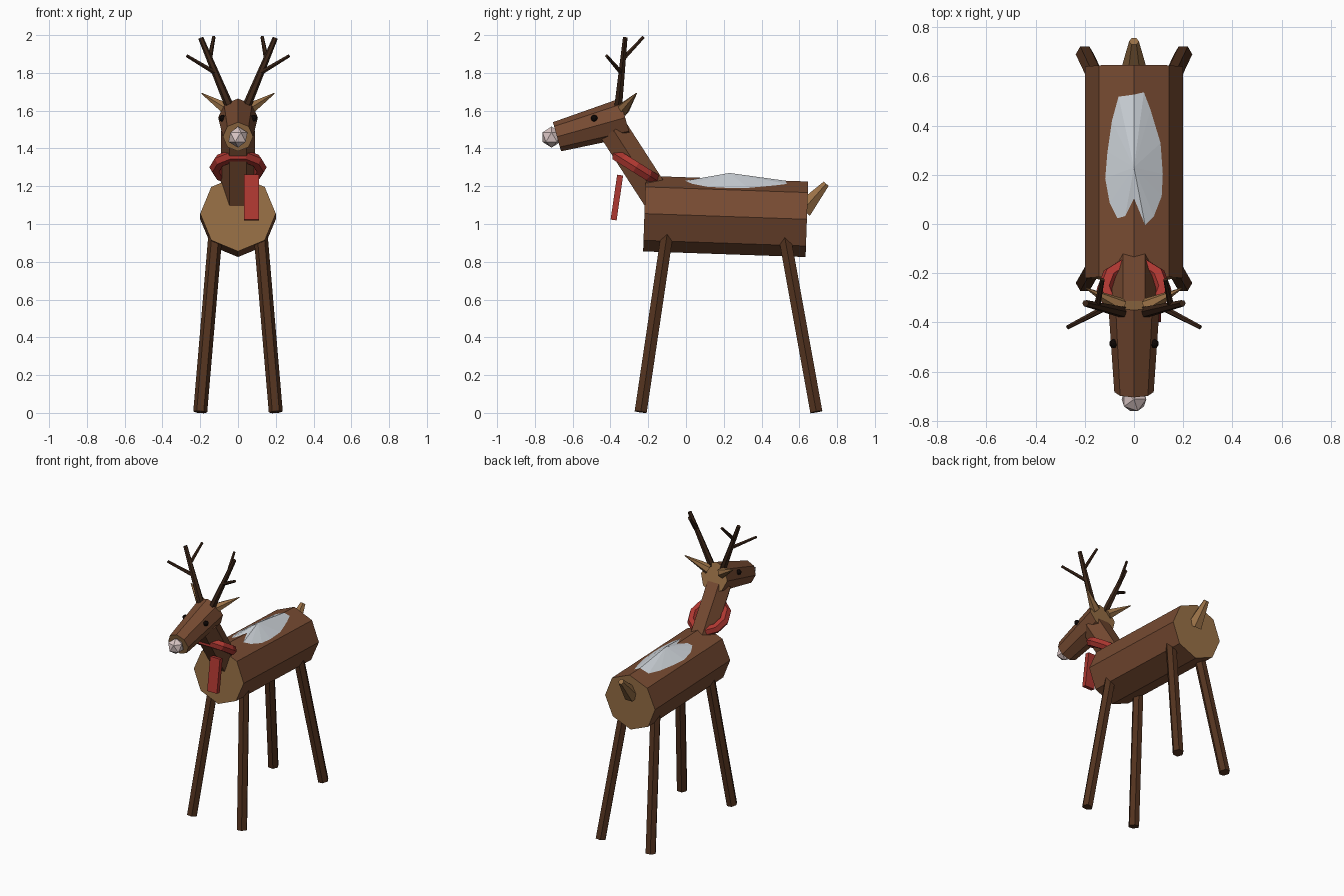
import bpy, bmesh, math
from math import sin, cos, pi
from mathutils import Vector, Matrix

old = bpy.data.objects.get("Cube")
if old:
    bpy.data.objects.remove(old, do_unlink=True)


def material(name, *rgb):
    m = bpy.data.materials.new(name)
    m.use_nodes = True
    col = [(c / 255) ** 2.2 for c in rgb] + [1]
    m.diffuse_color = col
    bsdf = m.node_tree.nodes["Principled BSDF"]
    bsdf.inputs["Base Color"].default_value = col
    bsdf.inputs["Roughness"].default_value = 0.9
    return m


bark = material("bark brown", 118, 76, 53)
dark_bark = material("dark bark", 84, 54, 36)
antler_bark = material("antler bark", 62, 42, 30)
cut_wood = material("cut wood tan", 152, 112, 72)
red = material("scarf red", 172, 58, 52)
nose_pink = material("pale pink nose", 218, 198, 196)
snow_white = material("snow", 206, 212, 218)
black = material("eye black", 22, 16, 14)


def finish(name, bm, *mats):
    bmesh.ops.recalc_face_normals(bm, faces=bm.faces)
    me = bpy.data.meshes.new(name)
    bm.to_mesh(me)
    bm.free()
    for m in mats:
        me.materials.append(m)
    ob = bpy.data.objects.new(name, me)
    bpy.context.collection.objects.link(ob)
    return ob


def log(name, p0, p1, r0, r1, sides, side_mat, end_mat=None):
    """Tapered prism between two points; the first corner points along x."""
    p0, p1 = Vector(p0), Vector(p1)
    d = (p1 - p0).normalized()
    u = Vector((1, 0, 0))
    u = (u - d * u.dot(d)).normalized()
    v = d.cross(u)
    bm = bmesh.new()
    rings = []
    for p, r in ((p0, r0), (p1, r1)):
        rings.append([bm.verts.new(p + r * (u * cos(a) + v * sin(a)))
                      for a in (2 * pi * i / sides for i in range(sides))])
    for i in range(sides):
        j = (i + 1) % sides
        bm.faces.new((rings[0][i], rings[0][j], rings[1][j], rings[1][i]))
    for ring in rings:
        bm.faces.new(ring).material_index = 1
    return finish(name, bm, side_mat, end_mat or side_mat)


def ball(name, centre, r, mat, detail=1):
    bm = bmesh.new()
    bmesh.ops.create_icosphere(bm, subdivisions=detail, radius=r,
                               matrix=Matrix.Translation(centre))
    return finish(name, bm, mat)


# Body, neck and head logs
log("body", (0, -0.22, 1.055), (0, 0.64, 1.025), 0.2, 0.2, 8, bark, cut_wood)
log("neck", (0, -0.383, 1.495), (0, -0.057, 0.99), 0.09, 0.09, 6, bark)
log("head", (0, -0.683, 1.462), (0, -0.322, 1.563), 0.08, 0.105, 8, bark, cut_wood)
log("tail", (0, 0.62, 1.075), (0, 0.742, 1.213), 0.055, 0.02, 6, cut_wood)
ball("nose", (0, -0.712, 1.46), 0.056, nose_pink)

# Paired parts
for side, s in (("left", 1), ("right", -1)):
    log(side + "_front_leg", (s * 0.2, -0.24, 0.005), (s * 0.115, -0.092, 1.0),
        0.037, 0.037, 6, dark_bark)
    log(side + "_back_leg", (s * 0.2, 0.69, 0.005), (s * 0.115, 0.51, 1.0),
        0.037, 0.037, 6, dark_bark)
    log(side + "_antler", (s * 0.04, -0.36, 1.61), (s * 0.197, -0.322, 1.985),
        0.024, 0.014, 6, antler_bark)
    log(side + "_antler_outer_tine", (s * 0.12, -0.342, 1.8), (s * 0.27, -0.42, 1.89),
        0.013, 0.009, 6, antler_bark)
    log(side + "_antler_rear_tine", (s * 0.15, -0.333, 1.875), (s * 0.128, -0.225, 1.99),
        0.013, 0.009, 6, antler_bark)
    log(side + "_ear", (s * 0.055, -0.335, 1.605), (s * 0.193, -0.262, 1.692),
        0.036, 0.003, 6, cut_wood)
    ball(side + "_eye", (s * 0.083, -0.486, 1.56), 0.018, black, 2)

# Scarf loop and hanging end
bpy.ops.mesh.primitive_torus_add(major_segments=10, minor_segments=6,
                                 major_radius=0.118, minor_radius=0.034,
                                 location=(0, -0.265, 1.3),
                                 rotation=(math.radians(-32), 0, 0))
scarf = bpy.context.object
scarf.name = "scarf_loop"
scarf.data.materials.append(red)

bm = bmesh.new()
bmesh.ops.create_cube(bm, size=1, matrix=Matrix.Translation((0.071, -0.366, 1.14))
                      @ Matrix.Rotation(math.radians(-8.3), 4, "X")
                      @ Matrix.Diagonal((0.078, 0.032, 0.24, 1)))
finish("scarf_end", bm, red)

# Snow drift: a low peak falling to an outline that sinks into the back
outline = [(-.07, .55), (0, .56), (.045, .57), (.075, .49), (.12, .34), (.13, .2),
           (.125, .1), (.09, .01), (.05, -.03), (0, .09), (-.04, .01), (-.075, 0),
           (-.11, .07), (-.13, .18), (-.12, .3), (-.1, .44)]
bm = bmesh.new()
rim = [bm.verts.new((x, y, 1.244 - 0.035 * y - 0.414 * abs(x))) for x, y in outline]
peak = bm.verts.new((0, 0.23, 1.27))
root = bm.verts.new((0, 0.23, 1.15))
for a, b in zip(rim, rim[1:] + rim[:1]):
    bm.faces.new((a, b, peak))
    bm.faces.new((b, a, root))
finish("snow_patch", bm, snow_white)
